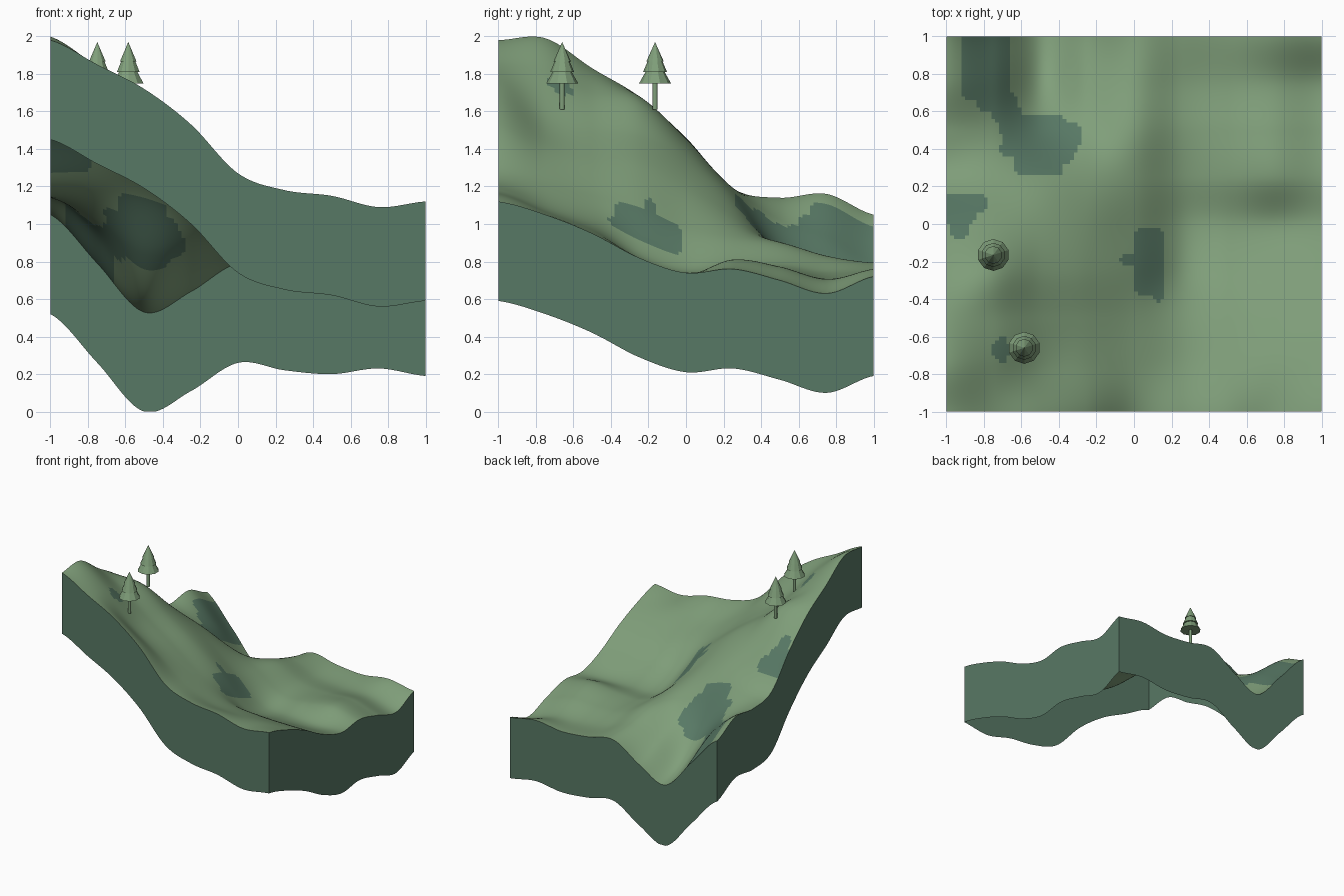
import bpy
import bmesh
from math import floor

# Remove the default object
default_cube = bpy.data.objects.get("Cube")
if default_cube:
    bpy.data.objects.remove(default_cube, do_unlink=True)


def make_material(name, red, green, blue):
    material = bpy.data.materials.new(name)
    material.use_nodes = True
    color = (red, green, blue, 1)
    material.diffuse_color = color
    shader = next(node for node in material.node_tree.nodes if node.type == "BSDF_PRINCIPLED")
    shader.inputs["Base Color"].default_value = color
    return material


grass = make_material("grass green", 0.215, 0.345, 0.195)
rock = make_material("rock green", 0.097, 0.19, 0.13)

# Control heights in hundredths: rows run front to back, columns left to right
CONTROL = [
    [198, 185, 172, 153, 127, 118, 115, 109, 112],
    [199, 181, 156, 139, 121, 109, 106, 105, 105],
    [183, 170, 150, 133, 115, 100, 96, 95, 95],
    [168, 166, 147, 130, 109, 84, 82, 82, 82],
    [146, 144, 134, 119, 98, 76, 74, 73, 74],
    [119, 119, 115, 105, 93, 78, 78, 81, 76],
    [114, 102, 84, 87, 90, 78, 76, 77, 70],
    [116, 93, 62, 74, 83, 74, 71, 70, 63],
    [105, 79, 53, 64, 79, 75, 73, 76, 72],
]
CELLS = 100
SKIRT = 0.53


def spline(values, position):
    """Smooth curve through evenly spaced values, position from -1 to 1."""
    last = len(values) - 1
    place = (position + 1) / 2 * last
    start = min(max(floor(place), 0), last - 1)
    t = place - start
    padded = [values[0], *values, values[-1]]
    a, b, c, d = padded[start:start + 4]
    return b + t * (c - a + t * (2 * a - 5 * b + 4 * c - d + t * (3 * (b - c) + d - a))) / 2


def height(x, y):
    return spline([spline(row, x) for row in CONTROL], y) / 100


# Bare rock patches with clipped corners: x range, y range
PATCHES = [
    (-0.915, -0.665, 0.66, 1.05), (-0.84, -0.62, 0.59, 0.7), (-0.76, -0.6, 0.54, 0.64),
    (-0.72, -0.36, 0.46, 0.585), (-0.7, -0.28, 0.4, 0.53), (-0.72, -0.3, 0.36, 0.44),
    (-0.63, -0.38, 0.25, 0.4), (-0.64, -0.33, 0.31, 0.42),
    (-1.05, -0.78, 0.05, 0.165), (-1.05, -0.84, 0, 0.09), (-0.98, -0.88, -0.075, 0.05),
    (0, 0.165, -0.39, -0.03), (0.09, 0.165, -0.415, -0.3), (-0.085, 0.03, -0.215, -0.165),
    (-0.755, -0.665, -0.735, -0.605),
]
CLIP = 0.03


def is_rock(x, y):
    for x0, x1, y0, y1 in PATCHES:
        inset_x, inset_y = min(x - x0, x1 - x), min(y - y0, y1 - y)
        if inset_x > 0 and inset_y > 0 and inset_x + inset_y > CLIP:
            return True
    return False


def add_object(name, bm, materials, angle):
    mesh = bpy.data.meshes.new(name)
    bm.to_mesh(mesh)
    bm.free()
    for material in materials:
        mesh.materials.append(material)
    obj = bpy.data.objects.new(name, mesh)
    bpy.context.collection.objects.link(obj)
    bpy.ops.object.select_all(action="DESELECT")
    obj.select_set(True)
    bpy.context.view_layer.objects.active = obj
    bpy.ops.object.shade_smooth_by_angle(angle=angle)
    return obj


# Rolling ground with an open underside
bm = bmesh.new()
bmesh.ops.create_grid(bm, x_segments=CELLS, y_segments=CELLS, size=1)
for vert in bm.verts:
    vert.co.z = height(vert.co.x, vert.co.y)
for face in bm.faces:
    center = face.calc_center_median()
    face.material_index = int(is_rock(center.x, center.y))

# Cut sides hanging from the border
border = [edge for edge in bm.edges if edge.is_boundary]
skirt = bmesh.ops.extrude_edge_only(bm, edges=border)["geom"]
for part in skirt:
    if isinstance(part, bmesh.types.BMVert):
        part.co.z = max(part.co.z - SKIRT, 0)
    elif isinstance(part, bmesh.types.BMFace):
        part.material_index = 1
bmesh.ops.recalc_face_normals(bm, faces=bm.faces)
bm.normal_update()
if sum(face.normal.z for face in bm.faces) < 0:
    bmesh.ops.reverse_faces(bm, faces=bm.faces)
add_object("ground", bm, [grass, rock], 0.8)


# Trees made from stacked cones
def add_frustum(bm, bottom, low_radius, top, high_radius, sides):
    made = bmesh.ops.create_cone(
        bm, cap_ends=True, segments=sides, radius1=low_radius,
        radius2=high_radius, depth=top - bottom)
    bmesh.ops.translate(bm, verts=made["verts"], vec=(0, 0, (bottom + top) / 2))


TIERS = [(0.14, 0.085, 0.22, 0.04), (0.2, 0.064, 0.28, 0.03), (0.255, 0.047, 0.36, 0)]


def add_tree(side, x, y, base):
    trunk = bmesh.new()
    add_frustum(trunk, 0, 0.013, 0.16, 0.013, 8)
    leaves = bmesh.new()
    for bottom, low_radius, top, high_radius in TIERS:
        add_frustum(leaves, bottom, low_radius, top, high_radius, 10)
    for obj in (add_object(side + "_tree_trunk", trunk, [grass], 0.9),
                add_object(side + "_tree_leaves", leaves, [grass], 0.3)):
        obj.location = (x, y, base)


add_tree("back", -0.75, -0.165, 1.61)
add_tree("front", -0.585, -0.66, 1.61)
